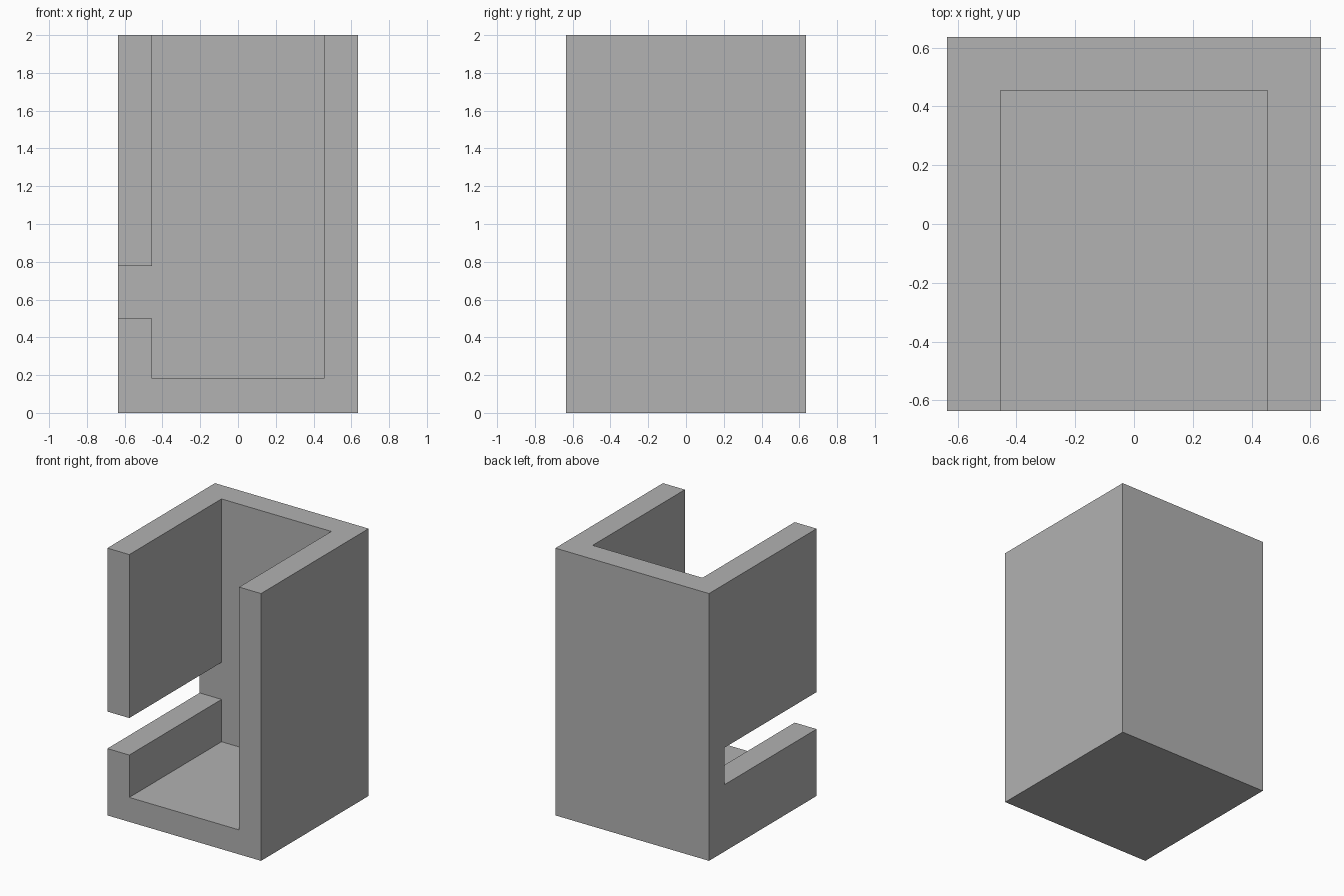
import bpy

cube = bpy.data.objects.get("Cube")
if cube:
    bpy.data.objects.remove(cube, do_unlink=True)

HALF = 0.636      # outer half width and depth
INNER = 0.4545    # inner half width and inner face of the back wall
FLOOR = 0.183     # floor thickness
HEIGHT = 2.0
SLOT = (0.50, 0.777)  # lower and upper edge of the side slot
OVER = 0.2        # how far cutters reach past the body

grey = bpy.data.materials.new("plain_grey")
grey.use_nodes = True
colour = (0.445, 0.445, 0.445, 1)
grey.diffuse_color = colour
grey.node_tree.nodes["Principled BSDF"].inputs["Base Color"].default_value = colour


def box(name, low, high):
    """Axis-aligned box between two corners."""
    centre = [(a + b) / 2 for a, b in zip(low, high)]
    size = [b - a for a, b in zip(low, high)]
    bpy.ops.mesh.primitive_cube_add(size=1, location=centre)
    obj = bpy.context.object
    obj.name = name
    obj.scale = size
    bpy.ops.object.transform_apply(location=True, rotation=False, scale=True)
    obj.data.materials.append(grey)
    return obj


def cut(body, cutter):
    """Subtract the cutter from the body and discard it."""
    cutter.hide_render = True
    mod = body.modifiers.new(cutter.name, "BOOLEAN")
    mod.operation = "DIFFERENCE"
    mod.solver = "EXACT"
    mod.object = cutter
    bpy.context.view_layer.objects.active = body
    bpy.ops.object.modifier_apply(modifier=mod.name)
    bpy.data.objects.remove(cutter, do_unlink=True)


# Solid block
holder = box("open_holder", (-HALF, -HALF, 0), (HALF, HALF, HEIGHT))

# Main hollow, open at the front and the top
cut(holder, box("hollow_cutter", (-INNER, -HALF - OVER, FLOOR),
                (INNER, INNER, HEIGHT + OVER)))

# Slot through one side wall, running from the front to the back wall
cut(holder, box("slot_cutter", (-HALF - OVER, -HALF - OVER, SLOT[0]),
                (-INNER + OVER, INNER, SLOT[1])))
